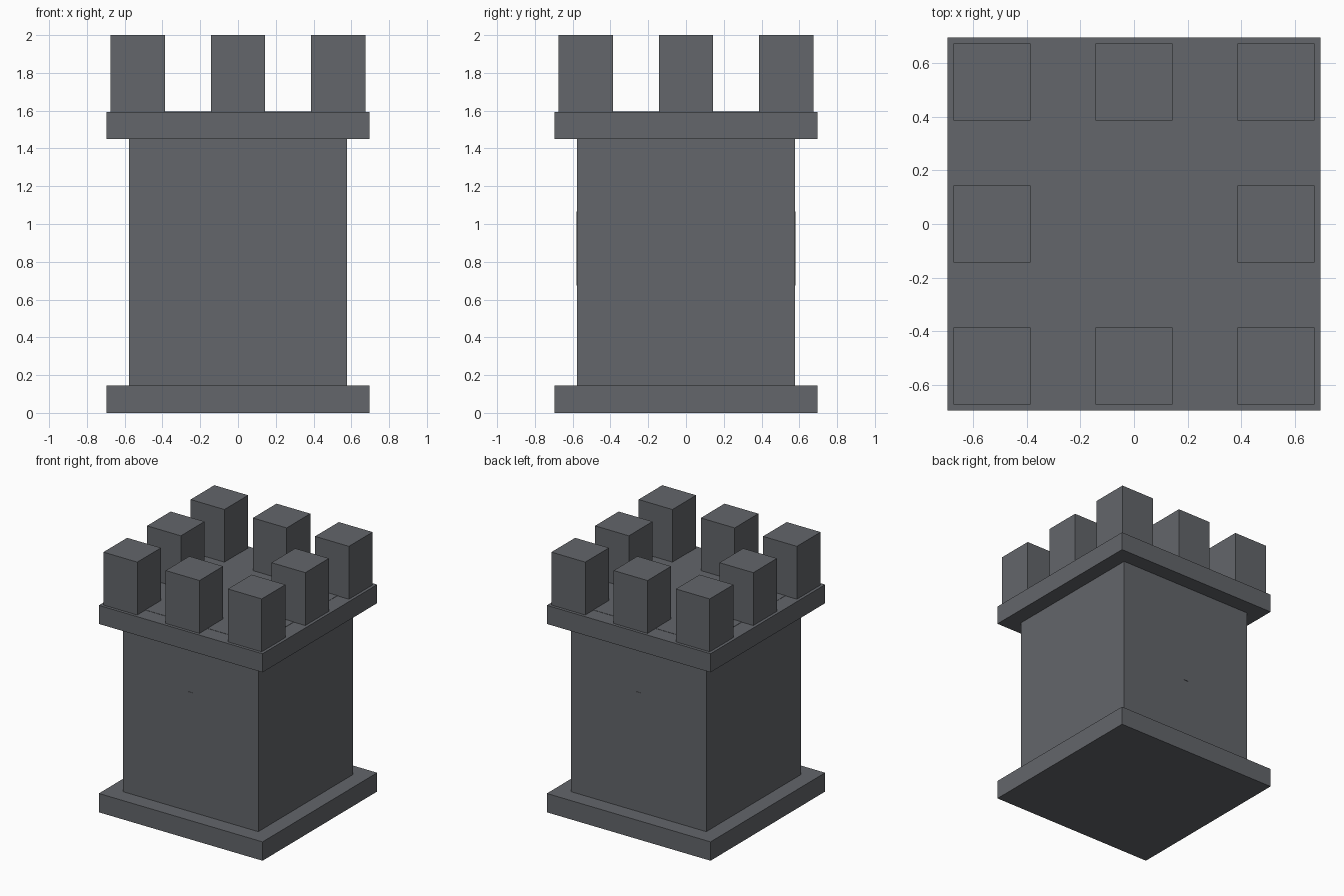
import bpy

cube = bpy.data.objects.get("Cube")
if cube:
    bpy.data.objects.remove(cube, do_unlink=True)

# Single stone colour
STONE = (0.125, 0.132, 0.145, 1.0)
stone = bpy.data.materials.new("dark grey stone")
stone.use_nodes = True
stone.diffuse_color = STONE
stone.node_tree.nodes["Principled BSDF"].inputs["Base Color"].default_value = STONE


def block(name, x, y, width, depth, bottom, top):
    """Box centred on x, y between two heights."""
    bpy.ops.mesh.primitive_cube_add(size=1, location=(x, y, (bottom + top) / 2))
    obj = bpy.context.object
    obj.name = name
    obj.scale = (width, depth, top - bottom)
    bpy.ops.object.transform_apply(location=False, rotation=False, scale=True)
    obj.data.materials.append(stone)
    return obj


BODY = 1.152
DECK = 1.593

# Plinth, tower body and overhanging cornice
block("plinth", 0, 0, 1.394, 1.394, 0, 0.145)
block("tower_body", 0, 0, BODY, BODY, 0.145, DECK + 0.002)
block("cornice", 0, 0, 1.394, 1.394, 1.45, DECK)

# Narrow arrow slits, as thin plates on front and back
for side, sign in (("front", -1), ("back", 1)):
    block(side + "_arrow_slit", 0, sign * BODY / 2, 0.05, 0.006, 0.675, 1.065)

# Merlons on the corners and mid-sides
SPACING = 0.53
columns = {"right": -1, "middle": 0, "left": 1}
rows = {"front": -1, "centre": 0, "back": 1}
for row, j in rows.items():
    for column, i in columns.items():
        if i or j:
            block(f"merlon_{row}_{column}", i * SPACING, j * SPACING,
                  0.288, 0.288, DECK, 2.0)
